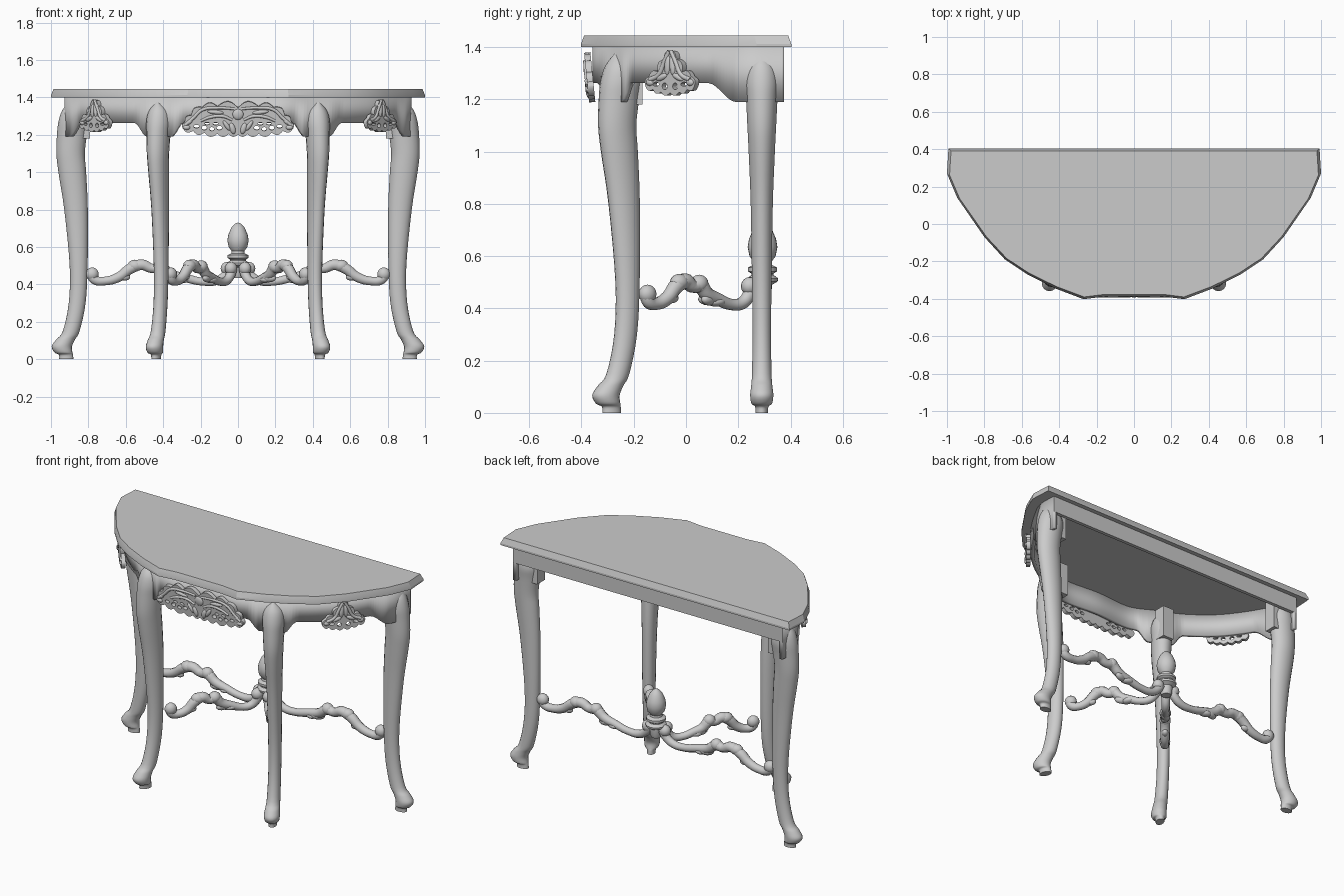
import bpy, bmesh, math
from mathutils import Vector, Matrix

cube = bpy.data.objects.get("Cube")
if cube:
    bpy.data.objects.remove(cube)

grey = bpy.data.materials.new("plain_grey")
grey.use_nodes = True
grey.diffuse_color = (0.6, 0.6, 0.6, 1)
grey.node_tree.nodes["Principled BSDF"].inputs["Base Color"].default_value = (0.6, 0.6, 0.6, 1)


def finish(obj, angle=40):
    obj.data.materials.clear()
    obj.data.materials.append(grey)
    bpy.ops.object.select_all(action='DESELECT')
    obj.select_set(True)
    bpy.context.view_layer.objects.active = obj
    bpy.ops.object.shade_smooth_by_angle(angle=math.radians(angle))
    return obj


def from_bmesh(name, bm, angle=40):
    bmesh.ops.recalc_face_normals(bm, faces=bm.faces)
    mesh = bpy.data.meshes.new(name)
    bm.to_mesh(mesh)
    bm.free()
    obj = bpy.data.objects.new(name, mesh)
    bpy.context.collection.objects.link(obj)
    return finish(obj, angle)


def loft(name, rings, angle=40):
    bm = bmesh.new()
    rows = [[bm.verts.new(p) for p in ring] for ring in rings]
    n = len(rows[0])
    for a, b in zip(rows, rows[1:]):
        for i in range(n):
            bm.faces.new((a[i], a[(i + 1) % n], b[(i + 1) % n], b[i]))
    bm.faces.new(rows[0][::-1])
    bm.faces.new(rows[-1])
    return from_bmesh(name, bm, angle)


def box(name, centre, size):
    bm = bmesh.new()
    bmesh.ops.create_cube(bm, size=1, matrix=Matrix.Translation(centre) @ Matrix.Diagonal((*size, 1)))
    return from_bmesh(name, bm)


def ellipsoids(name, items, frame):
    """Each item: centre, radii, turn about the local z axis."""
    bm = bmesh.new()
    for c, r, turn in items:
        m = frame @ Matrix.Translation(c) @ Matrix.Rotation(turn, 4, 'Z') @ Matrix.Diagonal((*r, 1))
        bmesh.ops.create_uvsphere(bm, u_segments=14, v_segments=8, radius=1, matrix=m)
    return from_bmesh(name, bm, 60)


def curve_mesh(name, curve, frame):
    temp = bpy.data.objects.new(name, curve)
    bpy.context.collection.objects.link(temp)
    mesh = bpy.data.meshes.new_from_object(temp.evaluated_get(bpy.context.evaluated_depsgraph_get()))
    bpy.data.objects.remove(temp)
    mesh.transform(frame)
    obj = bpy.data.objects.new(name, mesh)
    bpy.context.collection.objects.link(obj)
    return finish(obj)


def tube(name, paths, frame=Matrix()):
    """Each path: points with a radius as fourth value."""
    curve = bpy.data.curves.new(name, 'CURVE')
    curve.dimensions = '3D'
    curve.bevel_depth, curve.bevel_resolution, curve.resolution_u = 1, 3, 5
    curve.use_fill_caps = True
    for path in paths:
        sp = curve.splines.new('BEZIER')
        sp.bezier_points.add(len(path) - 1)
        for bp, p in zip(sp.bezier_points, path):
            bp.co, bp.radius = p[:3], p[3]
            bp.handle_left_type = bp.handle_right_type = 'AUTO'
    return curve_mesh(name, curve, frame)


def catmull(rows, steps):
    out = []
    for i in range(len(rows) - 1):
        quad = [rows[max(0, min(len(rows) - 1, i + k))] for k in (-1, 0, 1, 2)]
        for s in range(steps):
            t = s / steps
            out.append([0.5 * (2 * b + (c - a) * t + (2 * a - 5 * b + 4 * c - d) * t * t
                               + (3 * b - a - 3 * c + d) * t ** 3) for a, b, c, d in zip(*quad)])
    return out + [list(rows[-1])]


# Table top: faceted half-round slab with a sloping edge
half = [(0, -.388), (.16, -.388), (.27, -.402), (.42, -.345), (.57, -.27), (.69, -.19),
        (.80, -.07), (.945, .14), (1, .27), (.992, .403)]
outline = [(-x, y) for x, y in half[:0:-1]] + half
loft("table_top", [[(x * sx, y * sy, z) for x, y in outline]
                   for z, sx, sy in ((1.4, 1, 1), (1.412, 1, 1), (1.445, .986, .97))], 20)

# Apron: thin curved band that drops beside the legs
side = [(0, -.345), (.24, -.355), (.40, -.285), (.55, -.215), (.70, -.10), (.80, .02),
        (.88, .15), (.925, .25), (.925, .375)]
path = catmull([(-x, y) for x, y in side[:0:-1]] + side, 10)


def apron_bottom(x, y):
    z = 1.262
    for lx, ly, near, far in ((.425, -.275, .07, .14), (.925, .29, .10, .22)):
        t = (far - math.hypot(abs(x) - lx, y - ly)) / (far - near)
        t = max(0, min(1, t))
        z -= .072 * t * t * (3 - 2 * t)
    return z


bm = bmesh.new()
cols = [(bm.verts.new((x, y, apron_bottom(x, y))), bm.verts.new((x, y, 1.402))) for x, y in path]
for a, b in zip(cols, cols[1:]):
    bm.faces.new((a[0], b[0], b[1], a[1]))
apron = from_bmesh("apron", bm)
if sum(p.normal.y for p in apron.data.polygons) > 0:
    apron.data.flip_normals()
solid = apron.modifiers.new("thickness", 'SOLIDIFY')
solid.thickness, solid.offset = .022, -1
box("back_rail", (0, .364, 1.35), (1.85, .022, .104))

# Cabriole legs: height, outward shift, outward radius, side radius
sections = [(0, .068, .038, .024), (.024, .070, .038, .026), (.036, .083, .048, .040),
            (.068, .092, .054, .045), (.105, .072, .050, .041), (.15, .042, .045, .038),
            (.3, .010, .045, .036), (.5, .002, .048, .038), (.8, .016, .063, .043),
            (1.0, .036, .074, .051), (1.1, .045, .076, .056), (1.2, .038, .080, .061),
            (1.27, .030, .080, .066), (1.33, .030, .060, .052), (1.38, .022, .030, .008)]


def leg(name, base, out):
    out = Vector((*out, 0)).normalized()
    across = Vector((-out.y, out.x, 0))
    rings = []
    for z, shift, ro, rs in catmull(sections, 4):
        centre = Vector((*base, z)) + out * shift
        rings.append([centre + out * ro * math.cos(a) + across * rs * math.sin(a)
                      for a in (k * math.tau / 18 for k in range(18))])
    loft(name, rings, 50)
    back = Vector((*base, 0)) - out * .02
    box(name + "_post", (back.x, back.y, 1.28), (.075, .075, .2))


# Stretcher: fraction from leg to hub, height, radius
wave = [(0, .46, .026), (.03, .425, .026), (.1, .418, .024), (.2, .44, .027), (.28, .485, .03),
        (.36, .505, .03), (.43, .485, .026), (.49, .49, .031), (.56, .455, .028), (.66, .435, .024),
        (.78, .415, .022), (.88, .42, .024), (.94, .45, .026), (.97, .485, .027)]


def stretcher(name, start, end):
    a, b = Vector((*start, 0)), Vector((*end, 0))
    run = b - a
    tube(name, [[(*(a + run * t).xy, z, r) for t, z, r in wave]])
    d = run.normalized()
    frame = Matrix((d, (-d.y, d.x, 0), (0, 0, 1))).transposed().to_4x4()
    frame.translation = a
    n = run.length
    ellipsoids(name + "_scrolls", [
        ((.01, 0, .455), (.036, .032, .036), 0), ((n * .95, 0, .485), (.035, .033, .035), 0),
        ((n * .31, 0, .5), (.04, .033, .032), 0), ((n * .49, 0, .495), (.036, .034, .034), 0),
        ((n * .58, 0, .435), (.045, .022, .024), .3), ((n * .64, 0, .425), (.04, .026, .018), -.3),
        ((n * .24, 0, .44), (.03, .02, .02), 0)], frame)


for s, tag in ((1, "left"), (-1, "right")):
    leg("front_leg_" + tag, (s * .41, -.222), (s * .4, -.92))
    leg("back_leg_" + tag, (s * .85, .29), (s, 0))
    stretcher("back_stretcher_" + tag, (s * .79, .29), (s * .02, .29))
    stretcher("front_stretcher_" + tag, (s * .365, -.155), (s * .02, .265))

# Hub and finial: turned profile of radius and height
profile = [(.028, .435), (.034, .45), (.036, .49), (.058, .503), (.06, .515), (.042, .528),
           (.042, .533), (.056, .542), (.056, .556), (.036, .566), (.034, .578), (.05, .6),
           (.057, .635), (.052, .665), (.036, .703), (.016, .725), (.003, .73)]
loft("hub_finial", [[(r * math.cos(k * math.tau / 24), .293 + r * math.sin(k * math.tau / 24), z)
                     for k in range(24)] for r, z in profile], 45)


# Pierced carvings: scalloped plate with holes, raised scrolls and petals
def carving(name, cusps, holes, scrolls, petals, frame):
    pts = []
    cusps = cusps + [(-x, y) for x, y in cusps[-2:0:-1]] + cusps[:1]
    for (x0, y0), (x1, y1) in zip(cusps, cusps[1:]):
        dx, dy = x1 - x0, y1 - y0
        for k in range(6):
            t = k / 6
            h = .28 * math.sin(math.pi * t)
            pts.append((x0 + dx * t - dy * h, y0 + dy * t + dx * h))
    loops = [pts]
    for x, y, rx, ry in holes:
        for s in (1, -1):
            loops.append([(s * x + rx * math.cos(k * math.tau / 10), y + ry * math.sin(k * math.tau / 10))
                          for k in range(10)])
    curve = bpy.data.curves.new(name, 'CURVE')
    curve.dimensions, curve.fill_mode = '2D', 'BOTH'
    curve.extrude = .012
    for loop in loops:
        sp = curve.splines.new('POLY')
        sp.points.add(len(loop) - 1)
        for p, (x, y) in zip(sp.points, loop):
            p.co = (x, y, 0, 1)
        sp.use_cyclic_u = True
    curve_mesh(name, curve, frame)
    tube(name + "_scrolls", [[(s * x, y, .011, r) for x, y, r in row]
                             for row in scrolls for s in (1, -1)], frame)
    ellipsoids(name + "_petals", [((s * x, y, .01), (rx, ry, .011), s * turn)
                                  for x, y, rx, ry, turn in petals for s in (1, -1)], frame)


def wall_frame(t, up, origin):
    t, up = Vector(t).normalized(), Vector(up)
    m = Matrix((t, up, t.cross(up).normalized())).transposed().to_4x4()
    m.translation = origin
    return m


carving("front_carving",
        [(0, 1.345), (.11, 1.352), (.19, 1.348), (.25, 1.305), (.285, 1.268), (.295, 1.235),
         (.24, 1.222), (.18, 1.212), (.11, 1.207), (.05, 1.205), (0, 1.203)],
        [(.10, 1.238, .016, .011), (.14, 1.232, .014, .010), (.18, 1.238, .014, .012),
         (.12, 1.26, .014, .007), (.165, 1.261, .014, .007), (.222, 1.246, .015, .009)],
        [[(.03, 1.28, .007), (.08, 1.3, .009), (.15, 1.295, .009), (.2, 1.275, .007)],
         [(.02, 1.34, .007), (.1, 1.345, .008), (.19, 1.335, .009), (.24, 1.29, .009), (.28, 1.255, .009)]],
        [(.03, 1.235, .016, .032, -.3), (.06, 1.25, .012, .034, -.6), (.26, 1.27, .02, .012, -.7),
         (.275, 1.24, .02, .013, 0), (0, 1.31, .03, .03, 0), (.12, 1.322, .045, .012, .1)],
        wall_frame((1, 0, 0), (0, -.1, 1), (0, -.24, 0)))
for s, tag in ((1, "left"), (-1, "right")):
    carving("side_carving_" + tag,
            [(0, 1.385), (.03, 1.355), (.06, 1.305), (.105, 1.288), (.122, 1.25),
             (.085, 1.238), (.045, 1.228), (0, 1.225)],
            [(.026, 1.25, .013, .013), (.07, 1.258, .016, .008)],
            [[(.005, 1.385, .008), (.03, 1.34, .009), (.055, 1.295, .009), (.1, 1.275, .01)]],
            [(.012, 1.33, .014, .04, .1), (.1, 1.265, .018, .014, 0), (.04, 1.285, .03, .012, -.4)],
            wall_frame((.64, s * .77, 0), (0, 0, 1), (s * .761, -.054, 0)))
